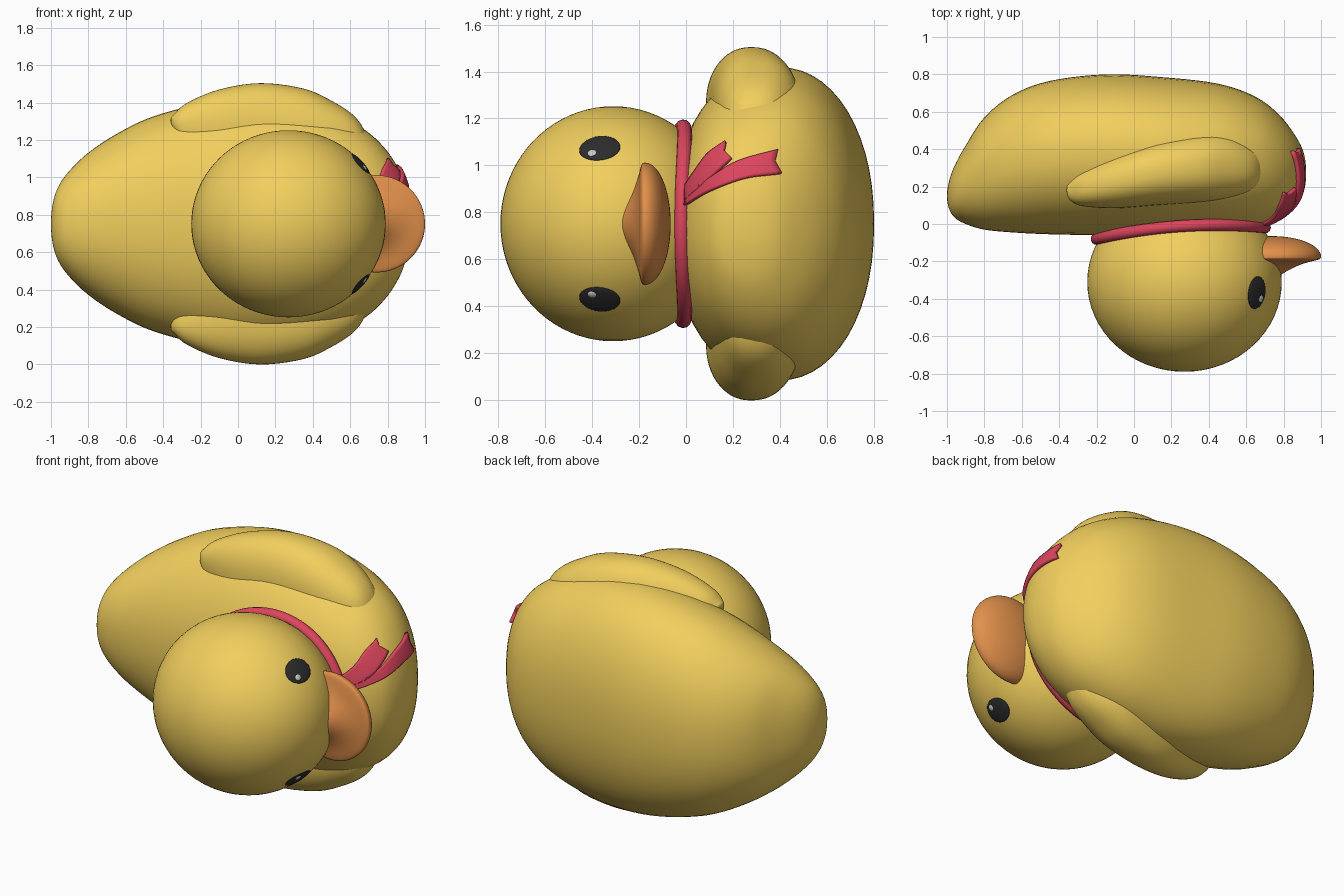
import bpy, bmesh, math
from mathutils import Vector
from mathutils.bvhtree import BVHTree

if "Cube" in bpy.data.objects:
    bpy.data.objects.remove(bpy.data.objects["Cube"])

ZC = 0.752                                   # mirror plane height
HEAD = Vector((0.27, -0.31, ZC))
HEAD_R = Vector((0.52, 0.48, 0.50))


def material(name, rgb):
    m = bpy.data.materials.new(name)
    m.diffuse_color = (*rgb, 1)
    m.use_nodes = True
    m.node_tree.nodes["Principled BSDF"].inputs["Base Color"].default_value = m.diffuse_color
    return m


YELLOW = material("yellow", (0.88, 0.62, 0.11))
ORANGE = material("orange", (0.76, 0.28, 0.07))
RED = material("red", (0.72, 0.06, 0.11))
BLACK = material("black", (0.025, 0.025, 0.025))
WHITE = material("white", (0.65, 0.65, 0.65))


def finish(name, bm, mat):
    bmesh.ops.recalc_face_normals(bm, faces=bm.faces)
    for f in bm.faces:
        f.smooth = True
    me = bpy.data.meshes.new(name)
    bm.to_mesh(me)
    bm.free()
    me.materials.append(mat)
    ob = bpy.data.objects.new(name, me)
    bpy.context.collection.objects.link(ob)
    return ob


def spline(pts, steps):
    """Catmull-Rom through pts, which include one extra point at each end."""
    out = []
    for i in range(1, len(pts) - 2):
        for s in range(steps):
            t = s / steps
            out.append([0.5 * (2 * b + (c - a) * t + (2 * a - 5 * b + 4 * c - d) * t * t
                               + (3 * b - a - 3 * c + d) * t ** 3)
                        for a, b, c, d in zip(*pts[i - 1:i + 3])])
    return out + [list(pts[-2])]


def loft(name, sections, mat, power, mid=0.5, mirror=False, n=56):
    """Closed rounded solid along x; sections are (x, y_low, y_high, z_centre, half_width)."""
    flip = lambda s: (s[0], s[2], s[1], s[3], -s[4])
    rows = spline([flip(sections[1])] + sections + [flip(sections[-2])], 5)
    bm = bmesh.new()
    rings = []
    for x, lo, hi, zc, hw in rows[1:-1]:
        ym = lo + mid * (hi - lo)
        ring = []
        for k in range(n):
            a = 2 * math.pi * k / n
            c, s = math.cos(a), math.sin(a)
            c, s = (math.copysign(abs(v) ** (2 / power), v) for v in (c, s))
            z = zc + hw * s
            y = ym + c * (hi - ym if c > 0 else ym - lo)
            ring.append(bm.verts.new((x, y, 2 * ZC - z if mirror else z)))
        rings.append(ring)
    for r, q in zip(rings, rings[1:]):
        for k in range(n):
            bm.faces.new((r[k], r[(k + 1) % n], q[(k + 1) % n], q[k]))
    for row, ring in ((rows[0], rings[0]), (rows[-1], rings[-1])):
        z = 2 * ZC - row[3] if mirror else row[3]
        p = bm.verts.new((row[0], row[1], z))
        for k in range(n):
            bm.faces.new((p, ring[k], ring[(k + 1) % n]))
    return finish(name, bm, mat)


def warped_sphere(name, func, mat, u=48, v=32):
    bm = bmesh.new()
    bmesh.ops.create_uvsphere(bm, u_segments=u, v_segments=v, radius=1)
    for vert in bm.verts:
        vert.co = func(*vert.co)
    return finish(name, bm, mat)


# Body
body = loft("body", [(x, lo, hi, ZC, w) for x, lo, hi, w in (
    (-1.0, .15, .15, 0), (-.99, .085, .225, .11), (-.96, .035, .31, .2),
    (-.9, 0, .42, .285), (-.8, -.03, .57, .38), (-.65, -.045, .69, .48),
    (-.45, -.055, .765, .575), (-.15, -.06, .8, .65), (.15, -.06, .785, .665),
    (.45, -.05, .75, .61), (.65, -.02, .68, .52), (.78, .03, .58, .41),
    (.87, .1, .46, .27), (.91, .18, .37, .13), (.92, .27, .27, 0))], YELLOW, 2.15, 0.53)

# Wings
WING = [(-.36, .18, .18, 1.31, 0), (-.34, .125, .235, 1.29, .05), (-.27, .095, .295, 1.27, .13),
        (-.1, .085, .38, 1.25, .22), (.12, .1, .455, 1.24, .264), (.35, .115, .49, 1.22, .255),
        (.5, .135, .485, 1.19, .22), (.62, .17, .43, 1.16, .17), (.68, .22, .37, 1.14, .1),
        (.7, .3, .3, 1.13, 0)]
loft("wing_left", WING, YELLOW, 2.3)
loft("wing_right", WING, YELLOW, 2.3, mirror=True)

# Head
warped_sphere("head", lambda a, b, c: HEAD + HEAD_R * Vector((a, b, c)), YELLOW, 64, 40)


# Beak: bulging underside, pinched ridge on the other side
def beak(a, b, c):
    if b > 0:
        y = -0.175 + 0.11 * b
    else:
        ridge = 0.1 * min(1, 1 - a) ** 2 * math.exp(-(c / 0.47) ** 2)
        y = -0.175 - (0.03 + ridge) * abs(b) ** 0.6
    return Vector((0.74 + 0.26 * a, y, ZC + 0.26 * c))


warped_sphere("beak", beak, ORANGE, 64, 48)


# Eyes: thin discs hugging the head
def head_patch(name, side, d, ru, rv, lift, mat):
    d = Vector(d)
    d.z *= side
    up = Vector((0, -1, 0))
    across = d.cross(up).normalized()

    def place(a, b, c):
        p = d + up * (a * ru) + across * (b * rv)
        q = Vector(p[i] / HEAD_R[i] for i in range(3)).length
        return HEAD + p / q * (1 + lift * c)
    warped_sphere(name, place, mat, 32, 12)


for side, tag in ((1, "left"), (-1, "right")):
    head_patch("eye_" + tag, side, (.39, -.06, .325), .09, .07, .012, BLACK)
    head_patch("eye_glint_" + tag, side, (.41, -.09, .303), .022, .019, .018, WHITE)

# Neck ribbon
cu = bpy.data.curves.new("neck_ribbon", "CURVE")
cu.dimensions = "3D"
cu.bevel_depth = 0.032
cu.bevel_resolution = 4
sp = cu.splines.new("POLY")
sp.points.add(71)
for i, p in enumerate(sp.points):
    c, s = math.cos(math.tau * i / 72), math.sin(math.tau * i / 72)
    p.co = (0.25 + 0.45 * c, -0.012 + 0.031 * c - 0.037 * c * c, ZC + 0.412 * s, 1)
sp.use_cyclic_u = True
sp.use_smooth = True
cu.materials.append(RED)
bpy.context.collection.objects.link(bpy.data.objects.new("neck_ribbon", cu))

# Ribbon tails: strips given by two (y, z) edges, draped on the chest
tree = BVHTree.FromPolygons([v.co for v in body.data.vertices],
                            [p.vertices[:] for p in body.data.polygons])


def tail(name, edge_a, edge_b, cols=8):
    def pad(e):
        first = [2 * a - b for a, b in zip(e[0], e[1])]
        last = [2 * a - b for a, b in zip(e[-1], e[-2])]
        return spline([first] + e + [last], 6)
    bm = bmesh.new()
    rows = []
    ra, rb = pad(edge_a), pad(edge_b)
    for i, (p, q) in enumerate(zip(ra, rb)):
        row = []
        for k in range(cols + 1):
            t = k / cols
            notch = 0.02 * (1 - abs(2 * t - 1)) * (i / (len(ra) - 1)) ** 3
            y = p[0] + (q[0] - p[0]) * t - notch
            z = p[1] + (q[1] - p[1]) * t
            hit = tree.ray_cast(Vector((3, y, z)), Vector((-1, 0, 0)))[0]
            x = hit.x if hit else 0.72
            row.append(bm.verts.new((x + 0.008, y, z)))
        rows.append(row)
    for r, s in zip(rows, rows[1:]):
        for k in range(cols):
            bm.faces.new((r[k], r[k + 1], s[k + 1], s[k]))
    ob = finish(name, bm, RED)
    mod = ob.modifiers.new("thickness", "SOLIDIFY")
    mod.thickness = 0.025
    mod.offset = 0
    bpy.context.view_layer.objects.active = ob
    ob.select_set(True)
    bpy.ops.object.shade_smooth_by_angle(angle=math.radians(40))
    ob.select_set(False)


tail("ribbon_tail_long", [(0, .83), (.1, .89), (.25, .945), (.405, .965)],
     [(0, .87), (.1, .94), (.22, 1.015), (.39, 1.065)])
tail("ribbon_tail_short", [(0, .85), (.07, .91), (.13, .97), (.195, 1.03)],
     [(0, .91), (.05, .985), (.1, 1.05), (.17, 1.1)])
